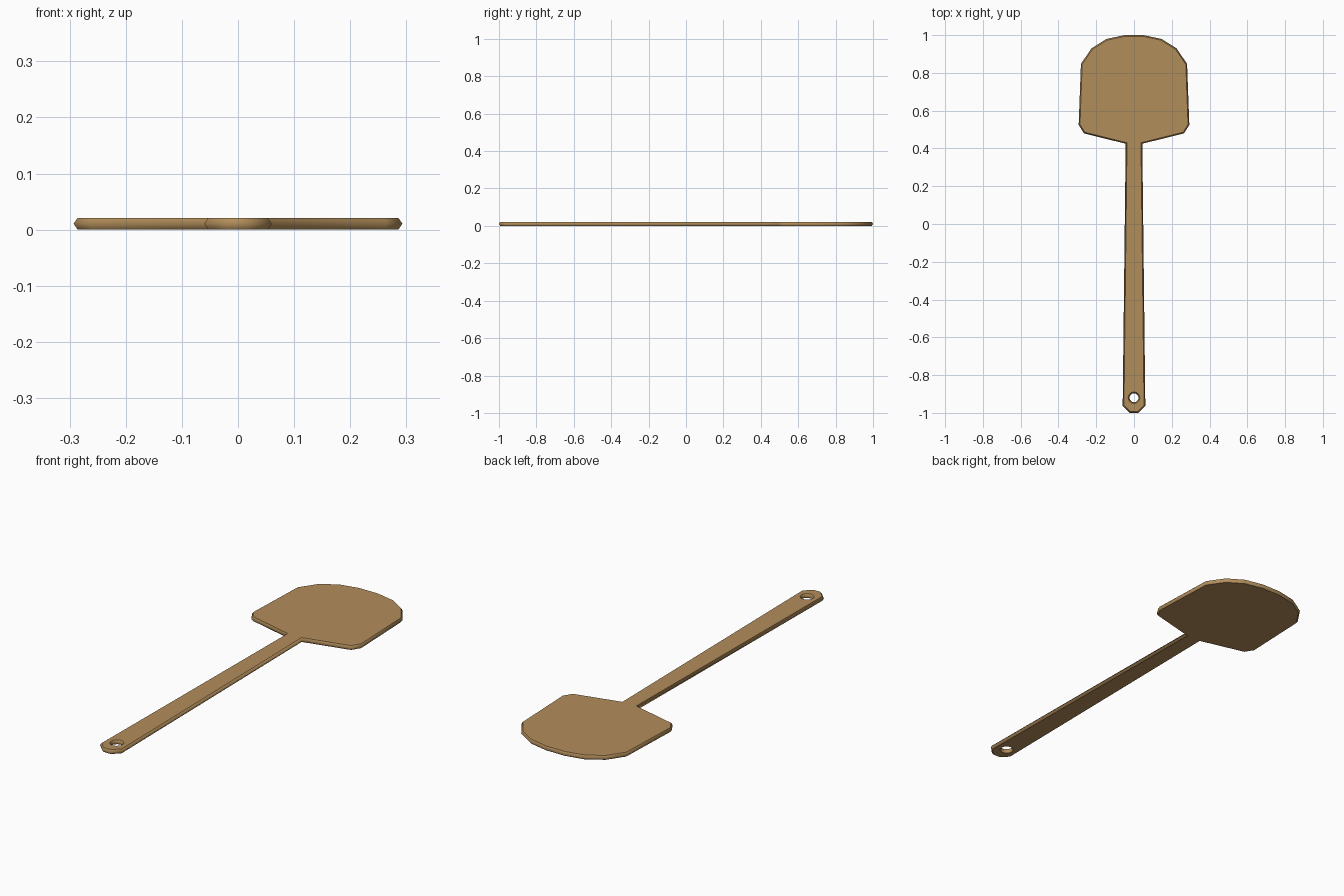
import bpy, bmesh, math
from mathutils import Vector

if "Cube" in bpy.data.objects:
    bpy.data.objects.remove(bpy.data.objects["Cube"])

THICK, BEVEL = 0.021, 0.007

# Right half of the outline, from blade tip down to handle end
half = [(0.05, 1.0), (0.145, 0.98), (0.225, 0.93), (0.281, 0.848),
        (0.293, 0.525), (0.265, 0.48), (0.044, 0.425),
        (0.06, -0.962), (0.022, -1.0)]
outline = [Vector(p) for p in half] + [Vector((-x, y)) for x, y in reversed(half)]

# Hanging hole, wound the opposite way so the same inset widens it
hole = [Vector((0.024 * math.cos(a), -0.92 + 0.024 * math.sin(a)))
        for a in (math.tau * i / 12 for i in range(12))]


def inset(points, d):
    """Offset a loop to its right-hand side with mitred corners."""
    out = []
    for i, p in enumerate(points):
        a = (p - points[i - 1]).normalized()
        b = (points[(i + 1) % len(points)] - p).normalized()
        na, nb = Vector((a.y, -a.x)), Vector((b.y, -b.x))
        out.append(p + (na + nb) * d / (1 + na.dot(nb)))
    return out


bm = bmesh.new()
caps = {0: [], 2: []}

# Ridged rims: bottom, middle and top ring of each loop
for loop in (outline, hole):
    n = len(loop)
    small = inset(loop, BEVEL)
    rings = [[bm.verts.new((p.x, p.y, z)) for p in pts]
             for pts, z in ((small, 0), (loop, THICK / 2), (small, THICK))]
    for lo, hi in zip(rings, rings[1:]):
        for i in range(n):
            j = (i + 1) % n
            f = bm.faces.new((lo[i], lo[j], hi[j], hi[i]))
            f.smooth = True
    for k in caps:
        caps[k] += [bm.edges.get((rings[k][i], rings[k][(i + 1) % n])) for i in range(n)]

# Flat top and bottom with the hole left open
for k, edges in caps.items():
    res = bmesh.ops.triangle_fill(bm, edges=edges, use_beauty=True)
    for f in res["geom"]:
        if isinstance(f, bmesh.types.BMFace):
            f.smooth = False
bmesh.ops.recalc_face_normals(bm, faces=bm.faces)

mesh = bpy.data.meshes.new("wooden_peel")
bm.to_mesh(mesh)
bm.free()

wood = bpy.data.materials.new("light wood")
wood.diffuse_color = (0.45, 0.27, 0.105, 1)
wood.use_nodes = True
wood.node_tree.nodes["Principled BSDF"].inputs["Base Color"].default_value = wood.diffuse_color
mesh.materials.append(wood)
bpy.context.collection.objects.link(bpy.data.objects.new("wooden_peel", mesh))
